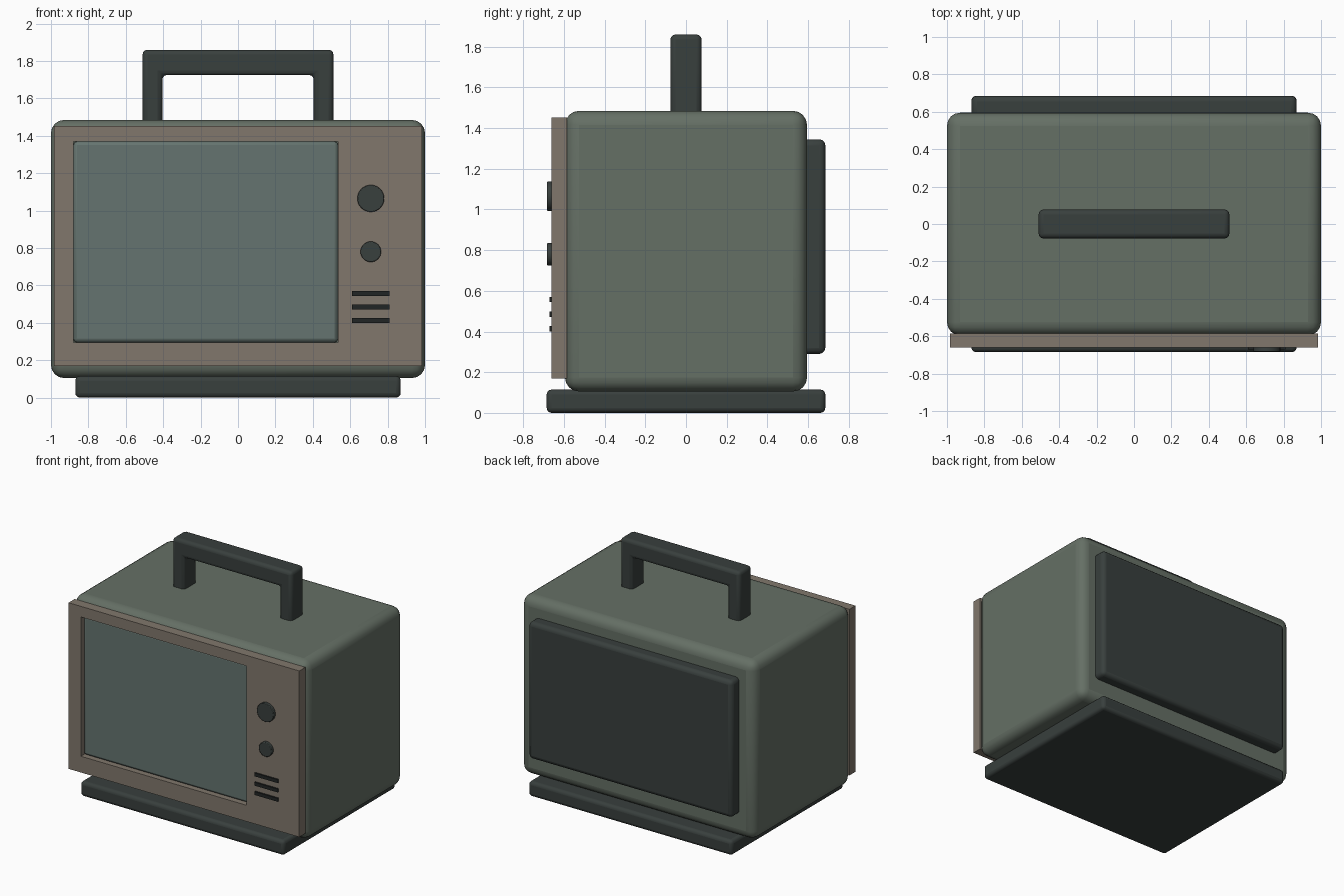
import bpy, bmesh
from math import pi

if "Cube" in bpy.data.objects:
    bpy.data.objects.remove(bpy.data.objects["Cube"])


def material(name, rgb):
    m = bpy.data.materials.new(name)
    m.diffuse_color = (*rgb, 1)
    m.use_nodes = True
    m.node_tree.nodes["Principled BSDF"].inputs["Base Color"].default_value = m.diffuse_color
    return m


GREEN = material("shell_green", (0.13, 0.16, 0.13))
BROWN = material("bezel_brown", (0.22, 0.185, 0.15))
DARK = material("dark_plastic", (0.04, 0.05, 0.047))
GLASS = material("screen_glass", (0.13, 0.175, 0.16))
SLOT = material("slot_black", (0.015, 0.018, 0.018))


def finish(ob, mat, bevel=0, segments=3):
    ob.data.materials.append(mat)
    if bevel:
        mod = ob.modifiers.new("bevel", 'BEVEL')
        mod.width, mod.segments = bevel, segments
        mod.limit_method = 'ANGLE'
        bpy.ops.object.shade_smooth_by_angle(angle=0.6)
    return ob


def box(name, x, y, z, mat, bevel=0, segments=3):
    """Box from (min, max) ranges."""
    bpy.ops.mesh.primitive_cube_add(size=1, location=[sum(r) / 2 for r in (x, y, z)])
    ob = bpy.context.object
    ob.name = name
    ob.scale = [r[1] - r[0] for r in (x, y, z)]
    bpy.ops.object.transform_apply(location=False, rotation=False, scale=True)
    return finish(ob, mat, bevel, segments)


def prism(name, outline, y0, y1, mat, bevel=0, segments=3):
    """Extrude an x-z outline from y0 to y1."""
    bm = bmesh.new()
    face = bm.faces.new([bm.verts.new((x, y0, z)) for x, z in outline])
    ext = bmesh.ops.extrude_face_region(bm, geom=[face])
    verts = [g for g in ext["geom"] if isinstance(g, bmesh.types.BMVert)]
    bmesh.ops.translate(bm, verts=verts, vec=(0, y1 - y0, 0))
    bmesh.ops.recalc_face_normals(bm, faces=bm.faces)
    me = bpy.data.meshes.new(name)
    bm.to_mesh(me)
    bm.free()
    ob = bpy.data.objects.new(name, me)
    bpy.context.collection.objects.link(ob)
    bpy.ops.object.select_all(action='DESELECT')
    ob.select_set(True)
    bpy.context.view_layer.objects.active = ob
    return finish(ob, mat, bevel, segments)


def frame(name, x, z, hx, hz, y0, y1, mat):
    """Rectangular frame with a rectangular opening."""
    def rect(a, b):
        return [(a[0], b[0]), (a[1], b[0]), (a[1], b[1]), (a[0], b[1])]
    bm = bmesh.new()
    rings = [[bm.verts.new((px, y, pz)) for px, pz in rect(*r)]
             for r, y in (((x, z), y0), ((hx, hz), y0), ((hx, hz), y1), ((x, z), y1))]
    for k in range(4):
        a, b = rings[k], rings[(k + 1) % 4]
        for i in range(4):
            j = (i + 1) % 4
            bm.faces.new((a[i], a[j], b[j], b[i]))
    bmesh.ops.recalc_face_normals(bm, faces=bm.faces)
    me = bpy.data.meshes.new(name)
    bm.to_mesh(me)
    bm.free()
    ob = bpy.data.objects.new(name, me)
    bpy.context.collection.objects.link(ob)
    return finish(ob, mat)


# Cabinet, base and rear cover
box("cabinet", (-1, 1), (-0.595, 0.595), (0.105, 1.485), GREEN, 0.07, 4)
box("base", (-0.87, 0.87), (-0.685, 0.685), (0, 0.115), DARK, 0.025)
box("rear_cover", (-0.87, 0.87), (0.56, 0.685), (0.29, 1.345), DARK, 0.03)

# Front bezel with recessed screen
frame("bezel", (-0.985, 0.985), (0.17, 1.452), (-0.88, 0.535), (0.295, 1.37),
      -0.66, -0.585, BROWN)
box("screen", (-0.88, 0.535), (-0.63, -0.56), (0.295, 1.37), GLASS, 0.02, 2)

# Carry handle: inverted U
prism("handle", [(-0.51, 1.46), (-0.51, 1.86), (0.51, 1.86), (0.51, 1.46),
                 (0.405, 1.46), (0.405, 1.725), (-0.405, 1.725), (-0.405, 1.46)],
      -0.077, 0.077, DARK, 0.025)

# Tuning knobs
for name, z, r in (("large_knob", 1.065, 0.072), ("small_knob", 0.78, 0.055)):
    bpy.ops.mesh.primitive_cylinder_add(vertices=32, radius=r, depth=0.04,
                                        location=(0.71, -0.663, z), rotation=(pi / 2, 0, 0))
    bpy.context.object.name = name
    finish(bpy.context.object, DARK, 0.004, 2)

# Speaker slots
for i in range(3):
    z = 0.413 + 0.072 * i
    box(f"speaker_slot_{i + 1}", (0.61, 0.81), (-0.672, -0.65), (z - 0.013, z + 0.013), SLOT)
